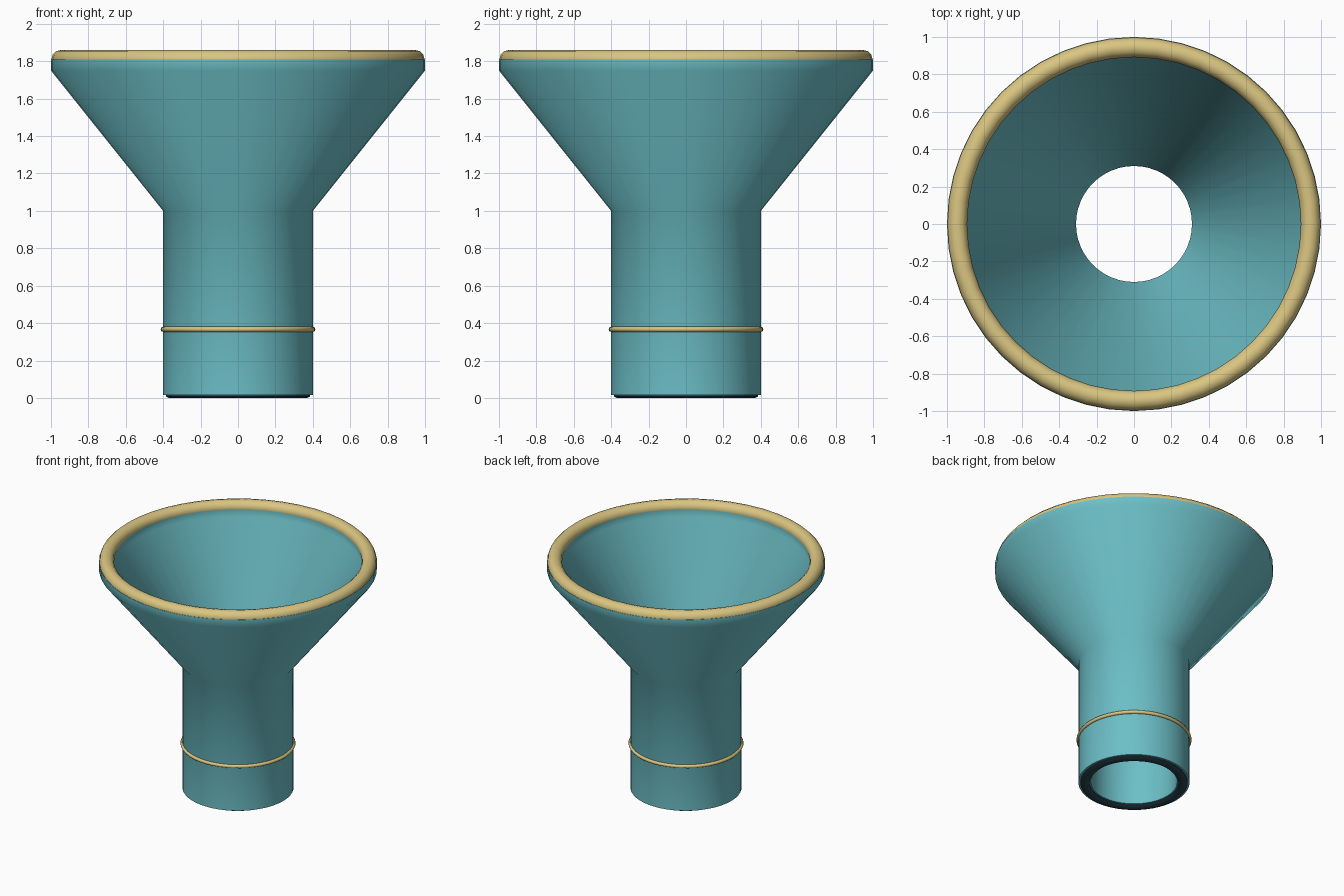
import bpy, bmesh, math

if "Cube" in bpy.data.objects:
    bpy.data.objects.remove(bpy.data.objects["Cube"])

SEG = 48


def material(name, rgb):
    m = bpy.data.materials.new(name)
    m.diffuse_color = (*rgb, 1)
    m.use_nodes = True
    m.node_tree.nodes["Principled BSDF"].inputs["Base Color"].default_value = m.diffuse_color
    return m


teal = material("teal", (0.15, 0.52, 0.57))
brass = material("pale brass", (0.70, 0.56, 0.22))
dark = material("dark slate", (0.02, 0.06, 0.08))


def lathe(name, profile, mat):
    """Spin a closed (radius, z) profile around the z axis."""
    bm = bmesh.new()
    rings = []
    for i in range(SEG):
        a = 2 * math.pi * i / SEG
        rings.append([bm.verts.new((r * math.cos(a), r * math.sin(a), z)) for r, z in profile])
    n = len(profile)
    for i in range(SEG):
        a, b = rings[i], rings[(i + 1) % SEG]
        for j in range(n):
            k = (j + 1) % n
            bm.faces.new((a[j], b[j], b[k], a[k]))
    bmesh.ops.recalc_face_normals(bm, faces=bm.faces)
    mesh = bpy.data.meshes.new(name)
    bm.to_mesh(mesh)
    bm.free()
    mesh.materials.append(mat)
    ob = bpy.data.objects.new(name, mesh)
    bpy.context.collection.objects.link(ob)
    bpy.ops.object.select_all(action='DESELECT')
    ob.select_set(True)
    bpy.context.view_layer.objects.active = ob
    bpy.ops.object.shade_smooth_by_angle(angle=math.radians(46))
    return ob


def ring(name, major, minor, z, mat, sides=12):
    """Round-section ring."""
    steps = [2 * math.pi * i / sides for i in range(sides)]
    return lathe(name, [(major + minor * math.cos(t), z + minor * math.sin(t)) for t in steps], mat)


# Hollow funnel: straight neck, flared cone, short vertical lip
lathe("funnel_shell", [
    (0.40, 0.015), (0.40, 1.0), (1.0, 1.75), (1.0, 1.81),
    (0.893, 1.81), (0.893, 1.75), (0.31, 1.0), (0.31, 0.015)], teal)

# Rolled rim and neck band
ring("rim_bead", 0.945, 0.053, 1.808, brass)
ring("neck_band", 0.40, 0.014, 0.367, brass, 8)

# Seal under the neck
lathe("bottom_seal", [(0.32, 0.02), (0.32, 0.008), (0.33, 0.0),
                      (0.37, 0.0), (0.385, 0.008), (0.385, 0.02)], dark)
